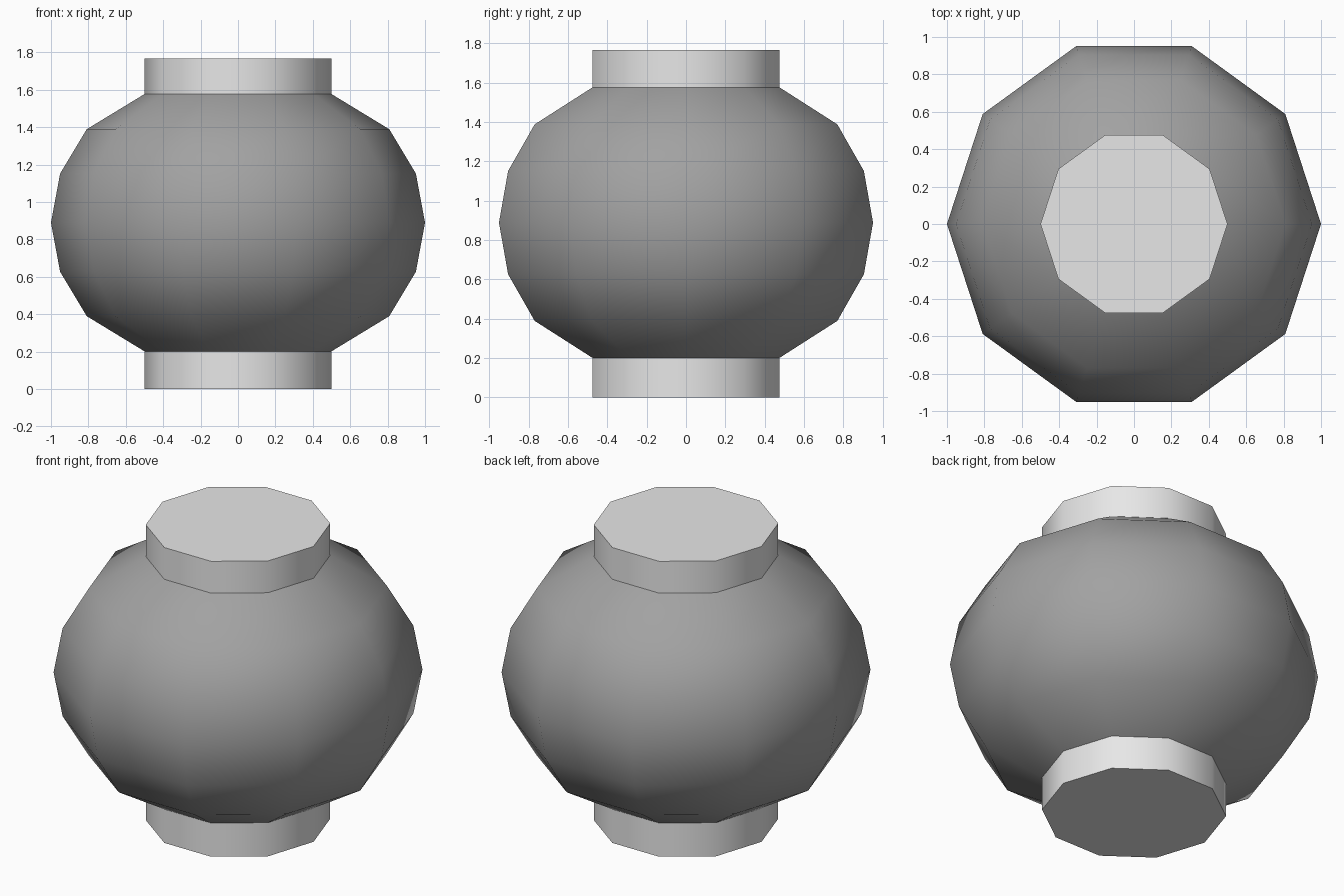
import bpy, bmesh
from math import sin, cos, pi, radians

SIDES = 10
MID, HEIGHT = 0.889, 0.85      # body centre height and vertical radius
COLLAR = 0.5                   # collar radius
TOP = 1.767

cube = bpy.data.objects.get("Cube")
if cube:
    bpy.data.objects.remove(cube, do_unlink=True)


def make_material(name, value):
    mat = bpy.data.materials.new(name)
    mat.use_nodes = True
    colour = (value, value, value, 1)
    mat.diffuse_color = colour
    mat.node_tree.nodes["Principled BSDF"].inputs["Base Color"].default_value = colour
    return mat


def lathe(name, profile, mat, capped):
    """Spin (radius, height) points into a ten-sided solid."""
    bm = bmesh.new()
    rings = []
    for r, z in profile:
        angles = [2 * pi * i / SIDES for i in range(SIDES)]
        rings.append([bm.verts.new((r * cos(a), r * sin(a), z)) for a in angles])
    for low, high in zip(rings, rings[1:]):
        for i in range(SIDES):
            j = (i + 1) % SIDES
            bm.faces.new((low[i], low[j], high[j], high[i]))
    if capped:
        bm.faces.new(rings[0][::-1])
        bm.faces.new(rings[-1])
    mesh = bpy.data.meshes.new(name)
    bm.to_mesh(mesh)
    bm.free()
    mesh.materials.append(mat)
    obj = bpy.data.objects.new(name, mesh)
    bpy.context.collection.objects.link(obj)
    bpy.ops.object.select_all(action='DESELECT')
    obj.select_set(True)
    bpy.context.view_layer.objects.active = obj
    bpy.ops.object.shade_smooth_by_angle(angle=radians(60))


body_grey = make_material("body grey", 0.36)
collar_grey = make_material("collar light grey", 0.8)

# Rounded body, pinched in to the collars at both ends
step = radians(18)
profile = [(COLLAR if abs(k) == 3 else cos(k * step), MID + HEIGHT * sin(k * step))
           for k in range(-3, 4)]
lathe("body", profile, body_grey, False)

# Collars above and below the body
bottom_z, top_z = profile[0][1], profile[-1][1]
lathe("bottom_collar", [(COLLAR, 0), (COLLAR, bottom_z)], collar_grey, True)
lathe("top_collar", [(COLLAR, top_z), (COLLAR, TOP)], collar_grey, True)
